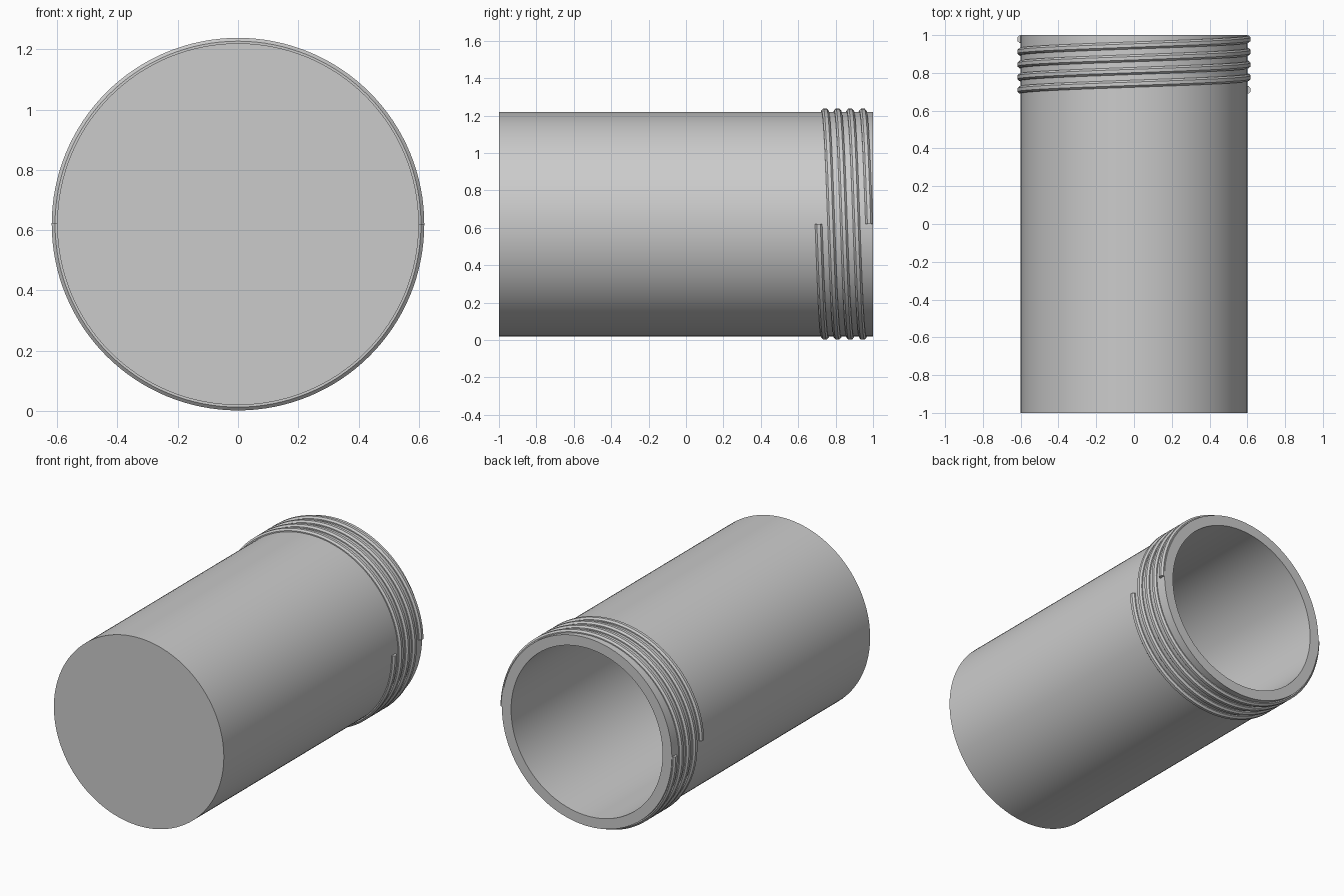
import bpy, bmesh
from math import cos, sin, pi

cube = bpy.data.objects.get("Cube")
if cube:
    bpy.data.objects.remove(cube)

RADIUS, BORE, CENTRE_Z = 0.6, 0.535, 0.62
SIDES = 128

grey = bpy.data.materials.new("plain grey")
grey.use_nodes = True
colour = (0.6, 0.6, 0.6, 1)
grey.diffuse_color = colour
grey.node_tree.nodes["Principled BSDF"].inputs["Base Color"].default_value = colour


def finish(name, bm):
    """Turn the bmesh into a smooth-shaded object with sharp edges kept."""
    bmesh.ops.recalc_face_normals(bm, faces=bm.faces)
    mesh = bpy.data.meshes.new(name)
    bm.to_mesh(mesh)
    bm.free()
    mesh.materials.append(grey)
    obj = bpy.data.objects.new(name, mesh)
    bpy.context.collection.objects.link(obj)
    bpy.ops.object.select_all(action="DESELECT")
    obj.select_set(True)
    bpy.context.view_layer.objects.active = obj
    bpy.ops.object.shade_smooth_by_angle(angle=pi / 6)
    return obj


def ring(bm, radius, y):
    return [bm.verts.new((radius * cos(2 * pi * i / SIDES), y,
                          CENTRE_Z + radius * sin(2 * pi * i / SIDES)))
            for i in range(SIDES)]


def bridge(bm, a, b, closed=True):
    for i in range(len(a) if closed else len(a) - 1):
        j = (i + 1) % len(a)
        bm.faces.new((a[i], a[j], b[j], b[i]))


# Hollow cup body: closed at the front, open at the back
bm = bmesh.new()
profile = [(RADIUS, -1), (RADIUS, 1), (BORE, 1), (BORE, -0.93)]
rings = [ring(bm, r, y) for r, y in profile]
for a, b in zip(rings, rings[1:]):
    bridge(bm, a, b)
bm.faces.new(rings[0])
bm.faces.new(rings[-1])
finish("cup_body", bm)

# Two-start screw thread around the open end, each strand two turns long
SECTION = [(-0.019, 0.59), (-0.019, 0.607), (-0.009, 0.618),
           (0.009, 0.618), (0.019, 0.607), (0.019, 0.59)]
START_Y, PITCH, TURNS = 0.709, 0.135, 2


def thread(name, start_angle):
    bm = bmesh.new()
    strips = []
    for i in range(SIDES * TURNS + 1):
        turn = i / SIDES
        angle = start_angle + 2 * pi * turn
        y = START_Y + PITCH * turn
        strips.append([bm.verts.new((r * cos(angle), y + dy,
                                     CENTRE_Z - r * sin(angle)))
                       for dy, r in SECTION])
    for a, b in zip(strips, strips[1:]):
        bridge(bm, a, b)
    bm.faces.new(strips[0])
    bm.faces.new(strips[-1])
    finish(name, bm)


thread("thread_left_start", 0)
thread("thread_right_start", pi)
